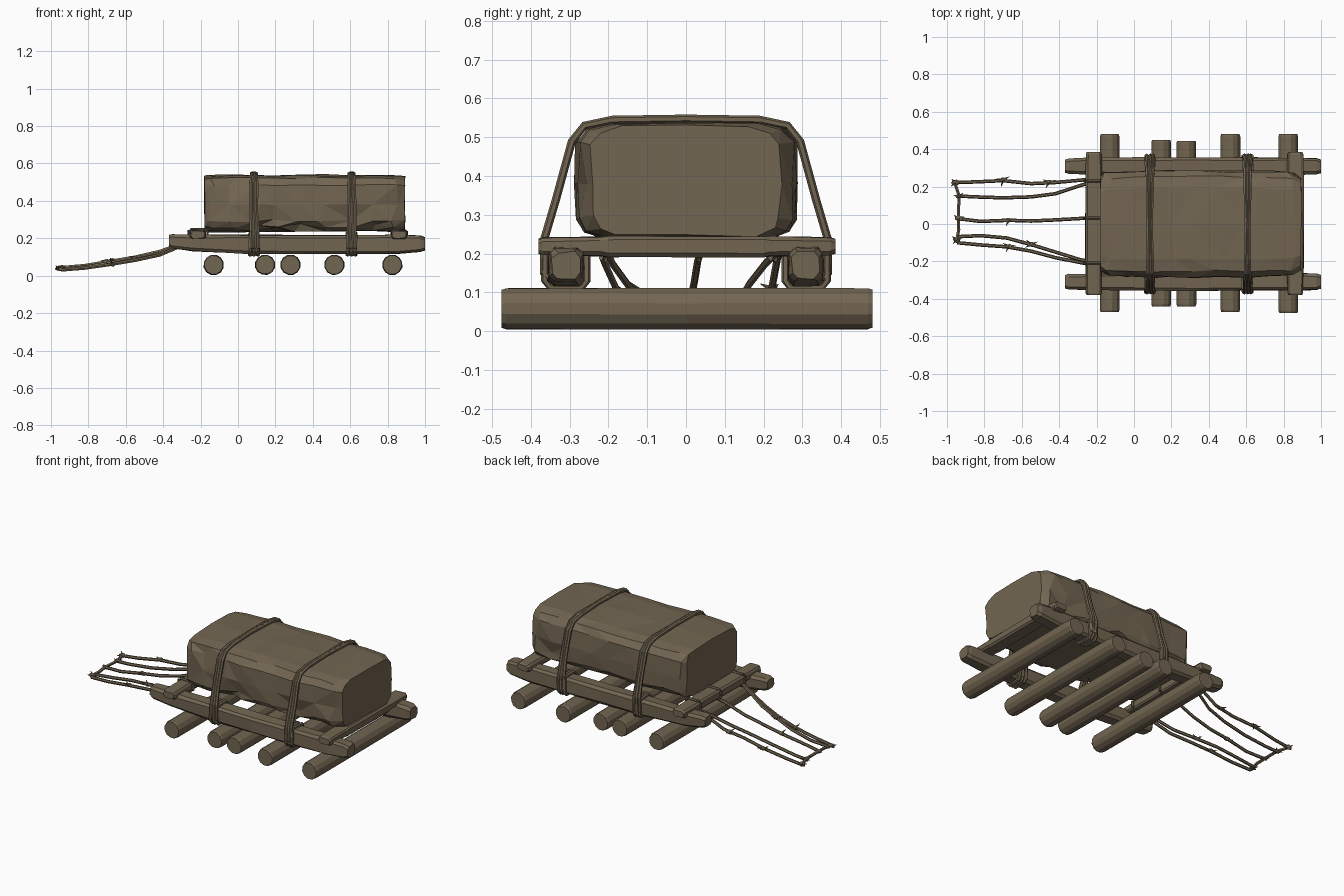
import bpy, bmesh, math, random
from mathutils import Vector, Matrix

if "Cube" in bpy.data.objects:
    bpy.data.objects.remove(bpy.data.objects["Cube"])

random.seed(4)
mat = bpy.data.materials.new("weathered brown")
mat.diffuse_color = (0.17, 0.132, 0.084, 1)
mat.use_nodes = True
mat.node_tree.nodes["Principled BSDF"].inputs["Base Color"].default_value = mat.diffuse_color


def finish(name, bm):
    bmesh.ops.recalc_face_normals(bm, faces=bm.faces[:])
    me = bpy.data.meshes.new(name)
    bm.to_mesh(me)
    bm.free()
    me.materials.append(mat)
    ob = bpy.data.objects.new(name, me)
    bpy.context.collection.objects.link(ob)
    return ob


def add_loft(bm, rings, closed=False):
    """Skin a row of equal rings; cap the ends unless closed."""
    vs = [[bm.verts.new(p) for p in r] for r in rings]
    n = len(vs[0])
    for i in range(len(vs) if closed else len(vs) - 1):
        a, b = vs[i], vs[(i + 1) % len(vs)]
        for j in range(n):
            bm.faces.new((a[j], a[(j + 1) % n], b[(j + 1) % n], b[j]))
    if not closed:
        bm.faces.new(vs[0])
        bm.faces.new(vs[-1])


def add_rope(bm, path, r=0.01, sides=6, closed=False):
    pts = [Vector(p) for p in path]
    n = len(pts)
    rings = []
    for i, p in enumerate(pts):
        a = pts[(i - 1) % n] if closed else pts[max(i - 1, 0)]
        b = pts[(i + 1) % n] if closed else pts[min(i + 1, n - 1)]
        t = (b - a).normalized()
        ref = Vector((1, 0, 0)) if abs(t.x) < 0.6 else Vector((0, 0, 1))
        u = t.cross(ref).normalized()
        w = t.cross(u)
        rings.append([p + r * (math.cos(k) * u + math.sin(k) * w)
                      for k in [2 * math.pi * s / sides for s in range(sides)]])
    add_loft(bm, rings, closed)


def jit(a):
    return random.uniform(-a, a)


# stone block: lofted chamfered section with chipped edges
half = [(0, .54), (.19, .535), (.252, .522), (.281, .485), (.284, .38), (.28, .29),
        (.262, .258), (.21, .238), (0, .236)]
prof = half + [(-y, z) for y, z in half[-2:0:-1]]
stations = [(-.18, .89), (-.145, .97), (-.03, 1), (.1, 1), (.2, 1), (.32, 1),
            (.45, 1), (.6, 1), (.73, 1), (.84, .98), (.893, .86)]
chips = {(3, 10): .03, (4, 11): .025, (5, 10): .04, (4, 9): .03, (8, 10): .035,
         (9, 12): .02, (7, 11): .02, (2, 13): .02, (5, 6): .035, (8, 5): .025, (2, 6): .03}
rings = []
for i, (x, s) in enumerate(stations):
    ring = []
    end = i in (0, len(stations) - 1)
    for j, (y, z) in enumerate(prof):
        d = 1 - chips.get((i, j), 0) / .3
        zs = .965 if i == 0 else (.94 if end else 1)
        ring.append((x + jit(.003 if end else .025),
                     y * s * d + jit(.006),
                     .387 + (z - .387) * zs * d + jit(.004)))
    rings.append(ring)
bm = bmesh.new()
add_loft(bm, rings)
bmesh.ops.triangulate(bm, faces=[f for f in bm.faces if len(f.verts) == 4])
finish("stone_block", bm)


# hewn beams: chamfered rectangular sections
def section(hw, hh, c):
    return [(-hw + c, -hh), (hw - c, -hh), (hw, -hh + c), (hw, hh - c),
            (hw - c, hh), (-hw + c, hh), (-hw, hh - c), (-hw, -hh + c)]


rail = [(-.37, .187, .033, .03), (-.35, .184, .041, .038), (-.24, .175, .044, .043),
        (.05, .168, .046, .05), (.35, .167, .047, .05), (.62, .167, .046, .05),
        (.85, .168, .046, .05), (.975, .17, .042, .043), (1.0, .17, .035, .034)]
for side, label in ((-1, "front"), (1, "back")):
    bm = bmesh.new()
    add_loft(bm, [[(x, side * .309 + a + jit(.003), zc + b + jit(.003))
                   for a, b in section(hw, hh, .014)] for x, zc, hw, hh in rail])
    finish(label + "_rail", bm)

cross = [(-.38, .036, .018), (-.368, .042, .022), (-.22, .044, .025), (-.2, .046, .027),
         (.2, .046, .027), (.22, .044, .025), (.372, .042, .022), (.385, .036, .018)]
for xc, label in ((-.215, "left"), (.862, "right")):
    bm = bmesh.new()
    add_loft(bm, [[(xc + a + jit(.003), y, .219 + b + jit(.002))
                   for a, b in section(hw, hh, .01)] for y, hw, hh in cross])
    finish(label + "_crossbar", bm)

# log rollers
for i, (x, y0, y1) in enumerate([(-.13, -.47, .48), (.145, -.44, .45), (.28, -.44, .445),
                                 (.515, -.47, .48), (.825, -.475, .48)]):
    bm = bmesh.new()
    rings = []
    for t, r in ((0, .05), (.012, .054), (.5, .055), (.988, .054), (1, .05)):
        y = y0 + (y1 - y0) * t
        rings.append([(x + r * math.cos(k) + jit(.001), y, .058 + r * math.sin(k) + jit(.001))
                      for k in [math.pi * (2 * s + 1) / 12 for s in range(12)]])
    add_loft(bm, rings)
    finish("roller_%d" % (i + 1), bm)

# binding ropes: over the stone, down to the rails and around them
over = [(.335, .125), (.366, .15), (.366, .235), (.335, .34), (.294, .49), (.262, .53),
        (.19, .545), (0, .548)]
over = over + [(-y, z) for y, z in over[-2::-1]]
wrap = [(.268, .113), (.35, .113), (.363, .13), (.363, .215), (.35, .225), (.268, .225),
        (.256, .21), (.256, .13)]
for xc, label in ((.085, "left"), (.607, "right")):
    bm = bmesh.new()
    for dx in (-.018, .004, .022):
        n = len(over) - 1
        add_rope(bm, [(xc + dx * (1 - .5 * math.sin(math.pi * k / n)) + jit(.005), y, z)
                      for k, (y, z) in enumerate(over)], .0105)
    for s in (-1, 1):
        for dx in (-.02, 0, .02):
            add_rope(bm, [(xc + dx + jit(.004), s * y, z) for y, z in wrap], .0105, closed=True)
    finish(label + "_binding", bm)

# pulling ropes trailing to the ground
pulls = [
    [(-.24, .24, .2), (-.28, .235, .185), (-.42, .222, .115), (-.55, .216, .095), (-.7, .232, .075), (-.85, .225, .05), (-.96, .222, .038)],
    [(-.24, .22, .19), (-.29, .205, .175), (-.42, .162, .12), (-.55, .145, .09), (-.7, .14, .062), (-.85, .145, .042), (-.945, .15, .035)],
    [(-.22, .033, .19), (-.28, .03, .18), (-.42, .022, .13), (-.55, .016, .1), (-.67, .02, .08), (-.82, .014, .055), (-.935, .028, .045)],
    [(-.24, -.2, .2), (-.29, -.19, .175), (-.42, -.15, .12), (-.55, -.11, .095), (-.68, -.075, .07), (-.82, -.062, .045), (-.945, -.068, .035)],
    [(-.24, -.215, .19), (-.29, -.205, .165), (-.42, -.18, .11), (-.55, -.145, .082), (-.68, -.122, .06), (-.82, -.112, .04), (-.945, -.1, .03)],
]
bm = bmesh.new()
for p in pulls:
    add_rope(bm, p, .0095)
finish("pulling_ropes", bm)
bm = bmesh.new()
add_rope(bm, [(-.96, .225, .04), (-.935, .15, .04), (-.94, .03, .045),
              (-.937, -.03, .04), (-.95, -.1, .035)], .0095)
finish("rope_end_tie", bm)

# loops of rope around the left crossbar where the pulling ropes start
bm = bmesh.new()
for yc in (.23, .033, -.208):
    add_rope(bm, [(-.26, yc, .185), (-.265, yc, .24), (-.25, yc, .249), (-.18, yc, .249),
                  (-.163, yc, .235), (-.163, yc, .2), (-.18, yc, .187)], .008, closed=True)
finish("crossbar_loops", bm)

# knots with frayed pointed tails
bm = bmesh.new()
for x, y, z in [(-.7, .236, .076), (-.455, .222, .108), (-.67, .02, .08), (-.55, -.11, .095),
                (-.67, -.12, .062), (-.955, .222, .04), (-.937, .148, .04),
                (-.938, .03, .046), (-.948, -.083, .038)]:
    m = Matrix.Translation((x, y, z)) @ Matrix.Diagonal((1.5, 1, .9, 1))
    ball = bmesh.ops.create_icosphere(bm, subdivisions=1, radius=.015, matrix=m)
    for v in ball["verts"]:
        v.co += Vector((jit(.003), jit(.003), jit(.003)))
    for ang in (.5 + jit(.4), 2.5 + jit(.4), 4.2 + jit(.5)):
        ln = .034 if x > -.9 else .028
        d = Vector((math.cos(ang), .7 * math.sin(ang), .2 + jit(.25))).normalized()
        q = d.to_track_quat('Z', 'Y').to_matrix().to_4x4()
        bmesh.ops.create_cone(bm, cap_ends=True, segments=5, radius1=.008, radius2=.001, depth=ln,
                              matrix=Matrix.Translation(Vector((x, y, z)) + d * ln * .6) @ q)
finish("rope_knots", bm)
